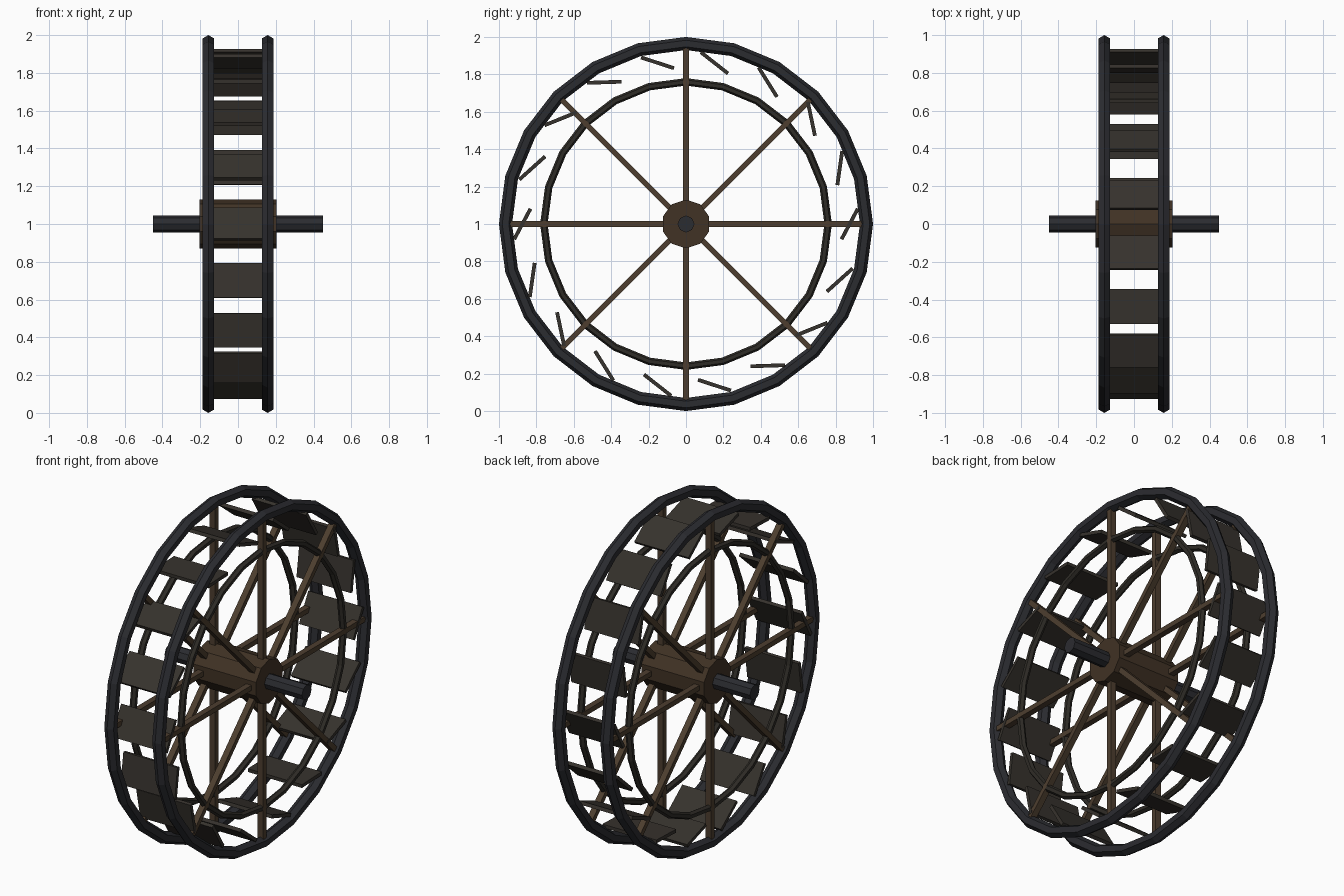
import bpy
from math import pi, cos, sin
from mathutils import Matrix

if "Cube" in bpy.data.objects:
    bpy.data.objects.remove(bpy.data.objects["Cube"])

CENTER = 1.0    # axle height
SIDE = 0.157    # x position of the two wheel sides


def material(name, rgb):
    m = bpy.data.materials.new(name)
    m.diffuse_color = (*rgb, 1)
    m.use_nodes = True
    m.node_tree.nodes["Principled BSDF"].inputs["Base Color"].default_value = m.diffuse_color
    return m


iron = material("iron", (0.024, 0.025, 0.030))
ring_wood = material("ring_wood", (0.028, 0.025, 0.020))
blade_wood = material("blade_wood", (0.037, 0.032, 0.026))
hub_wood = material("hub_wood", (0.052, 0.032, 0.018))
spoke_wood = material("spoke_wood", (0.075, 0.048, 0.028))


def finish(name, mat):
    ob = bpy.context.object
    ob.name = name
    ob.data.materials.append(mat)
    return ob


def ring(name, x, major, minor, mat):
    bpy.ops.mesh.primitive_torus_add(
        location=(x, 0, CENTER), rotation=(0, pi / 2, 0), major_radius=major,
        minor_radius=minor, major_segments=24, minor_segments=6)
    finish(name, mat)


def rod(name, radius, length, sides, mat):
    # rotated so that one corner points straight up
    bpy.ops.mesh.primitive_cylinder_add(
        vertices=sides, radius=radius, depth=length)
    ob = finish(name, mat)
    ob.data.transform(Matrix.Rotation(pi / 2, 4, 'X'))
    ob.data.transform(Matrix.Rotation(pi / 2, 4, 'Z'))
    ob.location = (0, 0, CENTER)


def bar(name, x, angle, dist, tilt, size, mat):
    # box placed at a polar position in the wheel plane
    bpy.ops.mesh.primitive_cube_add(
        size=1, location=(x, dist * cos(angle), CENTER + dist * sin(angle)),
        rotation=(angle + tilt, 0, 0))
    ob = finish(name, mat)
    ob.data.transform(Matrix.Diagonal((*size, 1)))


# axle and hub
rod("axle", 0.045, 0.9, 8, iron)
rod("hub", 0.13, 0.41, 10, hub_wood)

# rims, inner rings and spokes on both sides
for label, x in (("left", -SIDE), ("right", SIDE)):
    ring(f"outer_rim_{label}", x, 0.965, 0.035, iron)
    ring(f"inner_ring_{label}", x, 0.76, 0.02, ring_wood)
    for i in range(8):
        bar(f"spoke_{label}_{i}", x, i * pi / 4, 0.515, 0,
            (0.036, 0.89, 0.03), spoke_wood)

# tilted paddle blades
for i in range(18):
    bar(f"paddle_{i}", 0, i * pi / 9, 0.875, pi / 2 - 0.49,
        (0.354, 0.185, 0.02), blade_wood)
